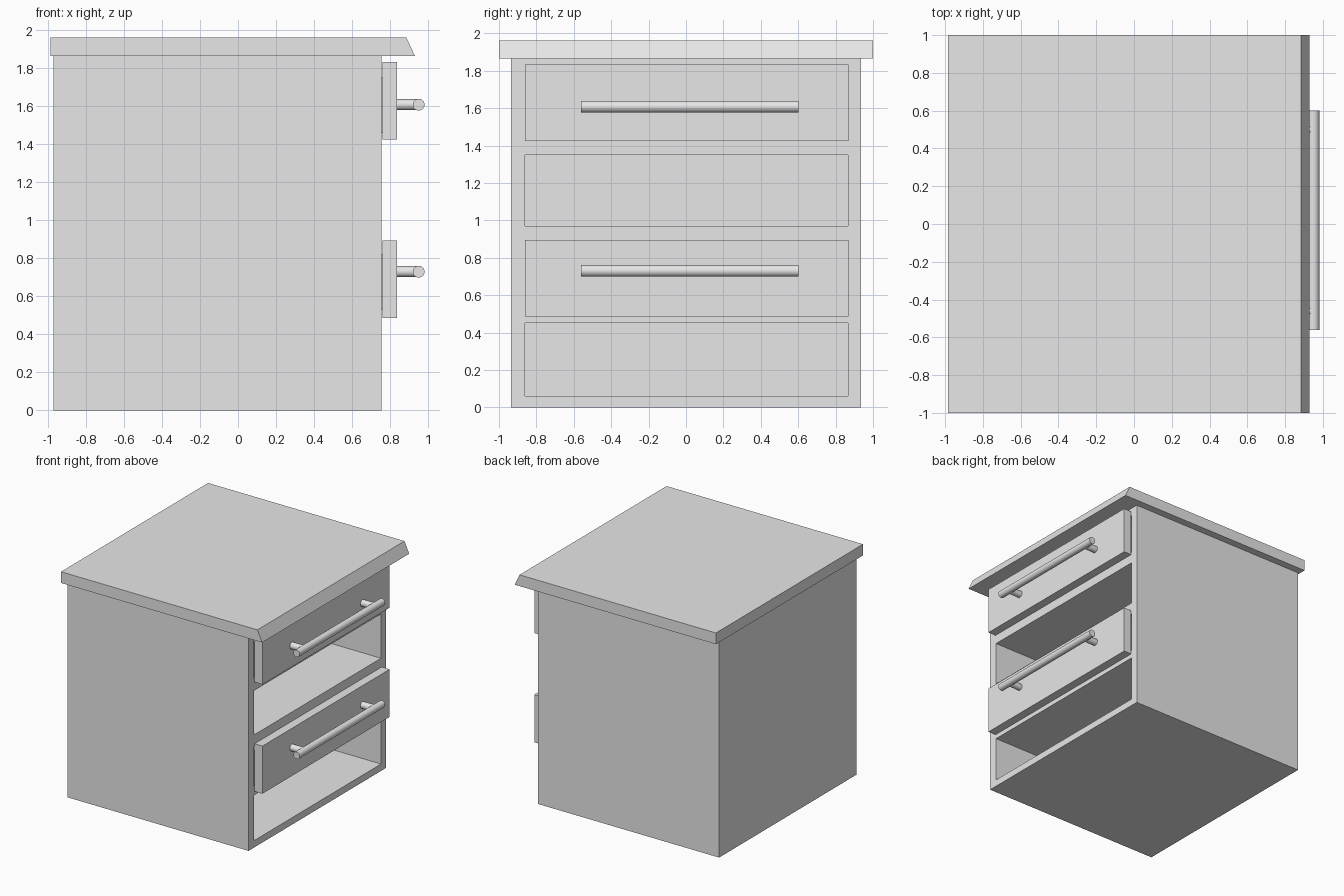
import bpy
from math import pi

cube = bpy.data.objects.get("Cube")
if cube:
    bpy.data.objects.remove(cube, do_unlink=True)

grey = bpy.data.materials.new("plain grey")
grey.use_nodes = True
grey.diffuse_color = (0.8, 0.8, 0.8, 1)
grey.node_tree.nodes["Principled BSDF"].inputs["Base Color"].default_value = (0.8, 0.8, 0.8, 1)


def box(name, x, y, z):
    """Box from three (min, max) ranges."""
    bpy.ops.mesh.primitive_cube_add(size=1, location=[sum(r) / 2 for r in (x, y, z)])
    ob = bpy.context.object
    ob.name = name
    ob.scale = [r[1] - r[0] for r in (x, y, z)]
    bpy.ops.object.transform_apply(location=False, rotation=False, scale=True)
    ob.data.materials.append(grey)
    return ob


def rod(name, radius, length, location, rotation):
    bpy.ops.mesh.primitive_cylinder_add(vertices=24, radius=radius, depth=length,
                                        location=location, rotation=rotation)
    ob = bpy.context.object
    ob.name = name
    ob.data.materials.append(grey)
    bpy.ops.object.shade_smooth_by_angle()
    return ob


# Carcass: side walls, back and shelves around four bays
BACK, FACE, SIDE, TOP = -0.97, 0.755, 0.935, 1.865
INNER = (-0.86, 0.866)
BAYS = [(0.06, 0.45), (0.52, 0.87), (0.97, 1.35), (1.45, 1.8)]
depth = (BACK, FACE)
box("right_wall", depth, (-SIDE, INNER[0]), (0, TOP))
box("left_wall", depth, (INNER[1], SIDE), (0, TOP))
box("back_panel", (BACK, BACK + 0.07), INNER, (0, TOP))
levels = [0] + [z for bay in BAYS for z in bay] + [TOP]
for i in range(0, len(levels), 2):
    box(f"shelf_{i // 2}", (BACK + 0.07, FACE), INNER, (levels[i], levels[i + 1]))

# Worktop with a bevelled front edge
worktop = box("worktop", (-0.985, 0.93), (-1, 1), (TOP, 1.962))
for v in worktop.data.vertices:
    if v.co.x > 0 and v.co.z > 0:
        v.co.x -= 0.045

# Drawers in the second and fourth bays, each with a bar handle
for name, low, high, grip in (("lower", 0.485, 0.895, 0.73), ("upper", 1.425, 1.832, 1.608)):
    bay = BAYS[1] if name == "lower" else BAYS[3]
    box(f"{name}_drawer_front", (0.76, 0.835), (-0.86, 0.87), (low, high))
    tray = (bay[0] + 0.01, bay[1] - 0.05)
    inside = (-0.85, 0.76)
    box(f"{name}_tray_base", inside, (-0.84, 0.845), (tray[0], tray[0] + 0.03))
    box(f"{name}_tray_back", (-0.85, -0.82), (-0.84, 0.845), tray)
    for side, y in (("right", -0.84), ("left", 0.815)):
        box(f"{name}_tray_{side}", inside, (y, y + 0.03), tray)
    rod(f"{name}_handle_bar", 0.031, 1.162, (0.95, 0.02, grip), (pi / 2, 0, 0))
    for side, y in (("right", -0.46), ("left", 0.5)):
        rod(f"{name}_handle_{side}_post", 0.029, 0.115, (0.8925, y, grip), (0, pi / 2, 0))
